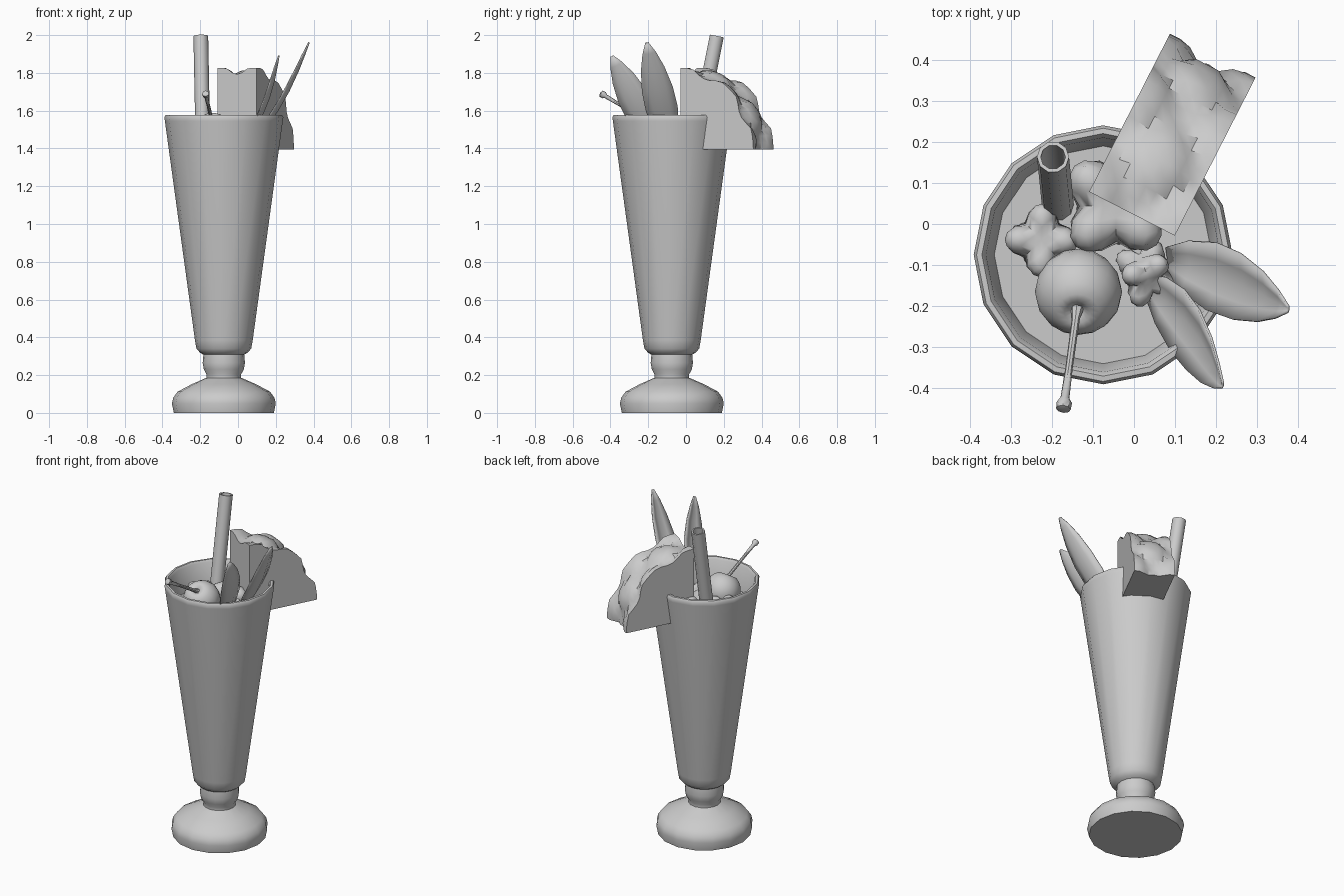
import bpy, bmesh, math
from mathutils import Vector, Matrix

if "Cube" in bpy.data.objects:
    bpy.data.objects.remove(bpy.data.objects["Cube"])

grey = bpy.data.materials.new("plain_grey")
grey.diffuse_color = (0.6, 0.6, 0.6, 1)
grey.use_nodes = True
grey.node_tree.nodes["Principled BSDF"].inputs["Base Color"].default_value = grey.diffuse_color


def finish(name, bm, angle=40):
    bmesh.ops.remove_doubles(bm, verts=bm.verts, dist=0.0005)
    bmesh.ops.recalc_face_normals(bm, faces=bm.faces)
    me = bpy.data.meshes.new(name)
    bm.to_mesh(me)
    bm.free()
    ob = bpy.data.objects.new(name, me)
    bpy.context.collection.objects.link(ob)
    me.materials.append(grey)
    bpy.ops.object.select_all(action='DESELECT')
    ob.select_set(True)
    bpy.context.view_layer.objects.active = ob
    bpy.ops.object.shade_smooth_by_angle(angle=math.radians(angle))
    return ob


def lathe(name, profile, n, origin, axis=(0, 0, 1), angle=40):
    """Turn (radius, height) points around an axis."""
    rot = Vector((0, 0, 1)).rotation_difference(Vector(axis))
    bm = bmesh.new()
    rings = []
    for r, h in profile:
        rings.append([bm.verts.new(Vector(origin) + rot @ Vector((
            r * math.cos(2 * math.pi * i / n), r * math.sin(2 * math.pi * i / n), h)))
            for i in range(n)])
    for a, b in zip(rings, rings[1:]):
        for i in range(n):
            j = (i + 1) % n
            bm.faces.new((a[i], a[j], b[j], b[i]))
    return finish(name, bm, angle)


# footed glass with rounded rim
CX = CY = -0.075
lathe("glass", [(0, 0), (.265, 0), (.275, .05), (.268, .08), (.245, .112), (.17, .152),
                (.092, .186), (.092, .205), (.106, .23), (.112, .265), (.108, .308),
                (.125, .318), (.145, .34), (.153, .385), (.312, 1.545), (.315, 1.565),
                (.308, 1.577), (.295, 1.578), (.285, 1.565), (.262, 1.40)], 16, (CX, CY, 0))

# drink surface
lathe("drink", [(0, 1.42), (.266, 1.42)], 16, (CX, CY, 0))

# drinking straw, hollow at the top
lathe("straw", [(.039, -.6), (.039, 0), (.030, 0), (.030, -.55), (0, -.55)], 10,
      (-.197, .163, 1.995), (-.02, .2, 1))

# cherry with dimple, and its stem
cherry_axis = (-.03, -.55, .82)
prof = [(.106 * math.sin(math.radians(a)), -.103 * math.cos(math.radians(a)))
        for a in range(0, 151, 15)]
lathe("cherry", prof + [(.032, .09), (.016, .078), (0, .066)], 16, (-.135, -.165, 1.485),
      cherry_axis, 60)
base, tip = Vector((-.138, -.205, 1.545)), Vector((-.171, -.445, 1.688))
ln = (tip - base).length
lathe("cherry_stem", [(0, 0), (.016, 0), (.010, .03), (.009, ln * .6), (.011, ln - .025),
                      (.019, ln - .012), (.018, ln + .006), (0, ln + .012)], 8,
      base, tip - base)


# mint leaves, folded along the middle rib
def leaf(name, base, tip, side, half):
    base, tip = Vector(base), Vector(tip)
    length = tip - base
    side = Vector(side).normalized()
    normal = length.cross(side).normalized()
    if normal.x < 0:
        normal = -normal
    bm = bmesh.new()
    rows = []
    for t, w in [(0, .35), (.15, .75), (.35, 1), (.55, .97), (.75, .74), (.9, .42), (1, .1)]:
        mid = base + length * t + normal * (.03 * math.sin(math.pi * t) - .008)
        row = []
        for k in (-1, -.5, 0, .5, 1):
            row.append(bm.verts.new(mid + side * half * w * k - normal * .024 * w * abs(k)))
        rows.append(row)
    for a, b in zip(rows, rows[1:]):
        for i in range(4):
            bm.faces.new((a[i], a[i + 1], b[i + 1], b[i]))
    ob = finish(name, bm, 60)
    mod = ob.modifiers.new("thickness", 'SOLIDIFY')
    mod.thickness = .006
    mod.offset = 0


leaf("mint_leaf_tall", (.09, -.085, 1.42), (.383, -.207, 1.955), (.11, .97, .19), .085)
leaf("mint_leaf_short", (.05, -.15, 1.42), (.224, -.392, 1.885), (.18, .88, .43), .085)

# pineapple wedge: quarter slice with diamond-shaped skin bumps
out = Vector((.455, .89, 0)).normalized()
across = Vector((.89, -.455, 0)).normalized()
corner = Vector((-.005, .025, 1.395))
bm = bmesh.new()
NT, NU = 18, 8
grid = []
for i in range(NT + 1):
    th = math.pi / 2 * i / NT
    row = []
    for j in range(NU + 1):
        u = j / NU - .5
        s = (90 - math.degrees(th)) / 42
        h = abs(math.sin(math.pi * (s + u)) * math.sin(math.pi * (s - u)))
        r = .398 + .034 * min(1, 1.7 * h)
        row.append(bm.verts.new(corner + across * .234 * u
                                + out * r * math.cos(th) + Vector((0, 0, r * math.sin(th)))))
    grid.append(row)
for a, b in zip(grid, grid[1:]):
    for j in range(NU):
        bm.faces.new((a[j], a[j + 1], b[j + 1], b[j]))
c0 = bm.verts.new(corner - across * .117)
c1 = bm.verts.new(corner + across * .117)
bm.faces.new([c0] + [r[0] for r in grid])
bm.faces.new([c1] + [r[-1] for r in grid])
bm.faces.new([c0, c1] + grid[0][::-1])
bm.faces.new([c0, c1] + grid[-1][::-1])
finish("pineapple_wedge", bm, 35)


# melting ice cubes: cubes with hollowed sides
def ice(name, pos, size, rot):
    bm = bmesh.new()
    bmesh.ops.create_cube(bm, size=2)
    bmesh.ops.subdivide_edges(bm, edges=bm.edges, cuts=5, use_grid_fill=True)
    m = Matrix.Rotation(rot[2], 3, 'Z') @ Matrix.Rotation(rot[0], 3, 'X')
    for v in bm.verts:
        n = v.co.normalized()
        k = abs(n.x * n.y * n.z) * 5.196
        v.co = Vector(pos) + m @ (n * size * (.58 + .42 * k))
    finish(name, bm, 80)


ice("ice_left", (-.225, -.04, 1.43), .103, (0, 0, .75))
ice("ice_middle", (-.045, .045, 1.425), .16, (0, 0, .02))
ice("ice_right", (.03, -.12, 1.44), .085, (.6, 0, .35))
